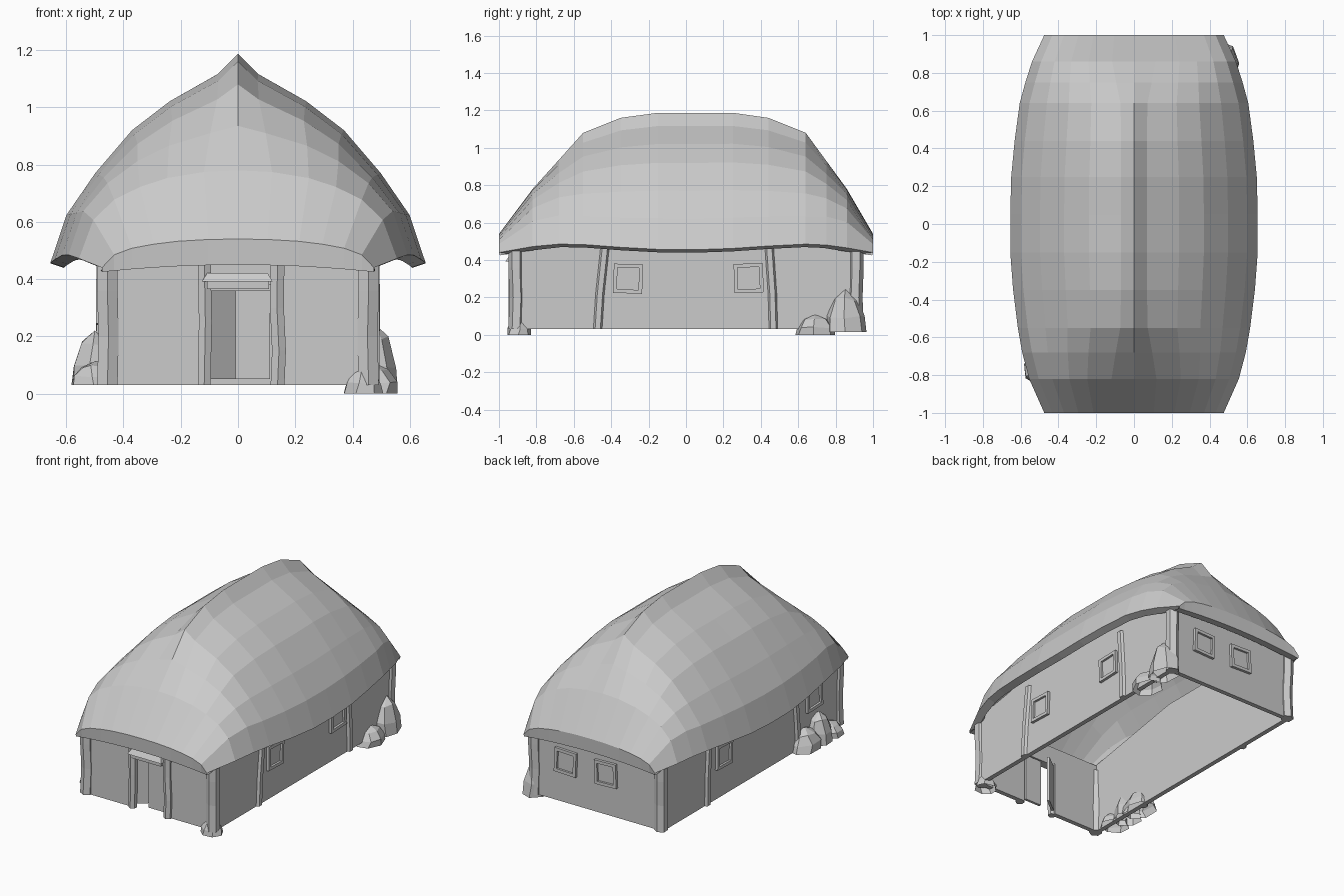
import bpy, bmesh, math, random
from mathutils import Matrix, Vector

if "Cube" in bpy.data.objects:
    bpy.data.objects.remove(bpy.data.objects["Cube"])

random.seed(4)
grey = bpy.data.materials.new("plain grey")
grey.diffuse_color = (0.6, 0.6, 0.6, 1)
grey.use_nodes = True
grey.node_tree.nodes["Principled BSDF"].inputs["Base Color"].default_value = grey.diffuse_color

# Wall half width, half length, thickness, base and top heights
W, L, T, B, H = 0.478, 0.92, 0.03, 0.03, 0.49


def finish(name, bm, recalc=True):
    if recalc:
        bmesh.ops.recalc_face_normals(bm, faces=bm.faces[:])
    me = bpy.data.meshes.new(name)
    bm.to_mesh(me)
    bm.free()
    me.materials.append(grey)
    ob = bpy.data.objects.new(name, me)
    bpy.context.collection.objects.link(ob)
    return ob


def add_box(bm, x0, x1, y0, y1, z0, z1):
    m = Matrix.Translation(((x0 + x1) / 2, (y0 + y1) / 2, (z0 + z1) / 2))
    m = m @ Matrix.Diagonal((x1 - x0, y1 - y0, z1 - z0, 1))
    return bmesh.ops.create_cube(bm, size=1, matrix=m)["verts"]


def boxes(name, *sizes):
    bm = bmesh.new()
    for s in sizes:
        add_box(bm, *s)
    return finish(name, bm)


def post(name, path, r, sides=6, clip=True):
    """Faceted timber following a few points, trimmed flush inside the wall."""
    bm = bmesh.new()
    rings = []
    for x, y, z in path:
        ring = []
        for k in range(sides):
            a = math.tau * (k + 0.5) / sides
            px, py = x + r * math.cos(a), y + r * math.sin(a)
            ix, iy = W - T + .004, L - T + .004
            if clip and abs(px) < ix and abs(py) < iy:
                if ix - abs(px) < iy - abs(py):
                    px = math.copysign(ix, px)
                else:
                    py = math.copysign(iy, py)
            ring.append(bm.verts.new((px, py, z)))
        rings.append(ring)
    for a, b in zip(rings, rings[1:]):
        for k in range(sides):
            n = (k + 1) % sides
            bm.faces.new((a[k], a[n], b[n], b[k]))
    bm.faces.new(rings[0])
    bm.faces.new(rings[-1])
    return finish(name, bm)


def window(name, pos, turn, tilt):
    """Square frame with a pane; built facing -y, then turned."""
    bm = bmesh.new()
    s, b = 0.078, 0.02
    for x0, x1, z0, z1 in ((-s, s, s - b, s), (-s, s, -s, b - s),
                           (-s, b - s, b - s, s - b), (s - b, s, b - s, s - b)):
        add_box(bm, x0, x1, -0.018, 0.01, z0, z1)
    add_box(bm, b - s, s - b, -0.004, 0.004, b - s, s - b)
    ob = finish(name, bm)
    ob.matrix_world = (Matrix.Translation(pos) @ Matrix.Rotation(turn, 4, 'Z')
                       @ Matrix.Rotation(math.radians(tilt), 4, 'Y'))


def rock(name, x, y, z, rx, ry, h, sides=7):
    """Low faceted boulder, open underneath."""
    bm = bmesh.new()
    rings = []
    for r, t in ((1, 0), (0.93, 0.35), (0.6, 0.76)):
        ring = []
        for k in range(sides):
            a = math.tau * (k + random.uniform(-0.15, 0.15)) / sides
            j = random.uniform(0.95, 1.04)
            dz = 0 if t == 0 else random.uniform(-0.05, 0.05) * h
            ring.append(bm.verts.new((x + rx * r * j * math.cos(a),
                                      y + ry * r * j * math.sin(a), z + h * t + dz)))
        rings.append(ring)
    tip = bm.verts.new((x, y, z + h))
    for k in range(sides):
        n = (k + 1) % sides
        for a, b in zip(rings, rings[1:]):
            bm.faces.new((a[k], a[n], b[n], b[k]))
        bm.faces.new((rings[-1][k], rings[-1][n], tip))
    finish(name, bm, recalc=False)


# Thatched roof: sections along y = (y, half width, eave z, ridge z, how peaked)
sections = [(-1, .475, .44, .54, 0), (-.82, .555, .472, .78, .05), (-.68, .592, .485, .935, .5),
            (-.55, .615, .483, 1.08, .9), (-.35, .64, .468, 1.16, 1), (-.15, .655, .457, 1.187, 1),
            (.05, .655, .455, 1.187, 1), (.25, .65, .462, 1.187, 1), (.44, .632, .475, 1.16, 1),
            (.64, .605, .485, 1.08, .9), (.75, .575, .48, .93, .5), (.86, .54, .465, .78, .05),
            (1, .475, .44, .54, 0)]
peaked = [(0, 1), (.107, .903), (.365, .772), (.565, .634), (.76, .43), (.915, .228), (1, 0)]
flat = [(0, 1), (.22, .985), (.45, .92), (.62, .82), (.78, .68), (.91, .45), (1, 0)]
bm = bmesh.new()
grid = []


def roof_row(pts, y):
    full = [(-x, z) for x, z in pts[:0:-1]] + pts
    grid.append([bm.verts.new((x, y, z)) for x, z in full])


def lip(y):
    # lower edge of the blunt gable-end face
    roof_row([(.475 * p[0], .45 - .025 * p[0] ** 2) for p in flat], y)


lip(-0.995)
for y, w, e, r, t in sections:
    roof_row([(w * (p[0] * t + q[0] * (1 - t)), e + (r - e) * (p[1] * t + q[1] * (1 - t)))
              for p, q in zip(peaked, flat)], y)
lip(0.995)
for a, b in zip(grid, grid[1:]):
    for k in range(len(a) - 1):
        bm.faces.new((a[k], a[k + 1], b[k + 1], b[k]))
bm.normal_update()
if sum(f.normal.z for f in bm.faces) < 0:
    bmesh.ops.reverse_faces(bm, faces=bm.faces[:])
roof = finish("thatched_roof", bm, recalc=False)
mod = roof.modifiers.new("thickness", 'SOLIDIFY')
mod.thickness = 0.05
mod.offset = -1

# Hollow walls with a doorway in the front; the end walls first
boxes("end_walls",
      (-W + T, W - T, L - T, L, B, H),
      (-W + T, -0.115, -L, -L + T, B, H), (0.125, W - T, -L, -L + T, B, H),
      (-0.115, 0.125, -L, -L + T, 0.38, H))

# Side walls, rising a little under the middle of the roof
for sx, side in ((-1, "left"), (1, "right")):
    bm = bmesh.new()
    outline = ((-L, B), (L, B), (L, H), (.25, .62), (-.2, .62), (-L, H))
    face = bm.faces.new([bm.verts.new((sx * W, y, z)) for y, z in outline])
    ext = bmesh.ops.extrude_face_region(bm, geom=[face])["geom"]
    bmesh.ops.translate(bm, vec=(-sx * T, 0, 0),
                        verts=[g for g in ext if isinstance(g, bmesh.types.BMVert)])
    if not face.is_valid or len(bm.faces) < 8:
        bm.faces.new([v for v in bm.verts if abs(v.co.x) > W - T / 2])
    finish(side + "_wall", bm)

# Corner posts
for sx in (-1, 1):
    for sy in (-1, 1):
        name = ("front" if sy < 0 else "back") + ("_left" if sx < 0 else "_right") + "_corner_post"
        x, y = sx * 0.456, sy * 0.909
        post(name, [(x, y, B), (x - sx * .004, y - sy * .006, .2), (x, y, .36), (x, y, .455)], 0.041)

# Leaning side posts
for sx, side in ((-1, "left"), (1, "right")):
    x = sx * 0.47
    post(side + "_side_post_front", [(x, -.472, B), (x, -.46, .22), (x, -.43, .5)], 0.028)
    post(side + "_side_post_back", [(x, .467, B), (x, .462, .22), (x, .443, .5)], 0.028)

# Door frame, bevelled lintel and two door leaves
post("door_post_left", [(-.118, -.92, B), (-.114, -.92, .25), (-.118, -.92, .48)], 0.026, clip=False)
post("door_post_right", [(.138, -.92, B), (.143, -.92, .15), (.136, -.92, .3), (.138, -.92, .48)],
     0.028, clip=False)
bm = bmesh.new()
add_box(bm, -.108, .108, -.95, -.89, .365, .392)
for v in add_box(bm, -.126, .121, -.965, -.89, .392, .422):
    if v.co.z > .41:
        v.co.x *= .85
        v.co.y = max(v.co.y, -.945)
finish("door_lintel", bm)
boxes("right_door", (-.008, .112, -.912, -.895, .052, .36))
leaf = boxes("left_door", (0, .125, -.008, .008, .052, .36))
leaf.location = (-.105, -.9, 0)
leaf.rotation_euler.z = math.radians(38)

# Windows on the sides and back
q = math.pi / 2
window("right_window_front", (W, -.31, .30), q, 2)
window("right_window_back", (W, .335, .303), q, -2)
window("left_window_back", (-W, .30, .30), -q, 2)
window("left_window_front", (-W, -.63, .32), -q, -2)
window("back_window_right", (.22, L, .30), math.pi, 2)
window("back_window_left", (-.07, L, .30), math.pi, -2)

# Boulders against the walls
rock("rock_back_right_low", .47, .69, 0, .09, .11, .11)
rock("rock_back_right_tall", .475, .853, .015, .085, .112, .23)
rock("rock_front_right", .435, -.892, 0, .07, .066, .1)
rock("rock_left_tall", -.5, -.66, .03, .085, .1, .19)
rock("rock_left_middle", -.49, -.53, .03, .095, .12, .13)
rock("rock_left_low", -.495, -.77, .03, .09, .09, .085)
